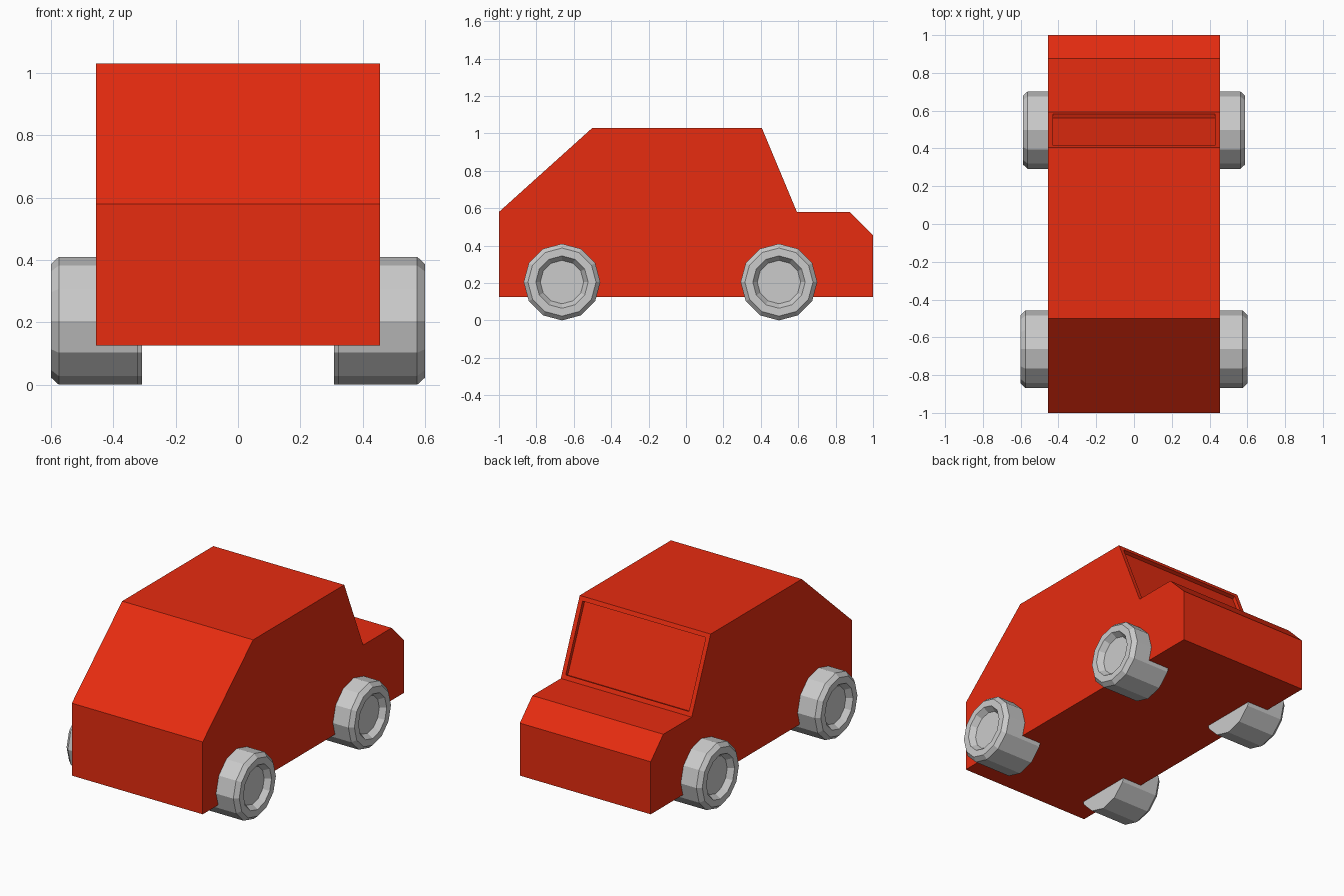
import bpy, bmesh
from math import cos, sin, pi

if "Cube" in bpy.data.objects:
    bpy.data.objects.remove(bpy.data.objects["Cube"])

red = bpy.data.materials.new("red_paint")
red.diffuse_color = (0.8, 0.025, 0.005, 1)
red.use_nodes = True
red.node_tree.nodes["Principled BSDF"].inputs["Base Color"].default_value = red.diffuse_color


def finish(bm, name):
    bmesh.ops.recalc_face_normals(bm, faces=bm.faces)
    mesh = bpy.data.meshes.new(name)
    bm.to_mesh(mesh)
    bm.free()
    obj = bpy.data.objects.new(name, mesh)
    bpy.context.collection.objects.link(obj)
    return obj


# Body: side profile (y, z) extruded across the width
profile = [(-1, 0.125), (-1, 0.58), (-0.5, 1.03), (0.405, 1.03),
           (0.593, 0.58), (0.875, 0.58), (1, 0.455), (1, 0.125)]
half_width = 0.455
bm = bmesh.new()
side = bm.faces.new([bm.verts.new((-half_width, y, z)) for y, z in profile])
extruded = bmesh.ops.extrude_face_region(bm, geom=[side], use_keep_orig=True)
bmesh.ops.translate(bm, vec=(2 * half_width, 0, 0),
                    verts=[v for v in extruded["geom"] if isinstance(v, bmesh.types.BMVert)])
bmesh.ops.recalc_face_normals(bm, faces=bm.faces)

# Sunken window in the steep sloping face
window = max((f for f in bm.faces if f.normal.z > 0.2), key=lambda f: f.normal.y)
bmesh.ops.inset_region(bm, faces=[window], thickness=0.038)
bmesh.ops.inset_region(bm, faces=[window], thickness=0.0005, depth=-0.022)
body = finish(bm, "car_body")
body.data.materials.append(red)


# Wheel: lathed cross-section (distance from outer face, radius)
def wheel(name, side, y, outer_x, sides=12):
    section = [(0.28, 0.205), (0.025, 0.205), (0, 0.182), (0, 0.14), (0.035, 0.116)]
    bm = bmesh.new()
    rings = [[bm.verts.new((side * (outer_x - d), y + r * cos(2 * pi * k / sides),
                            0.205 + r * sin(2 * pi * k / sides)))
              for k in range(sides)] for d, r in section]
    for a, b in zip(rings, rings[1:]):
        for k in range(sides):
            n = (k + 1) % sides
            bm.faces.new((a[k], a[n], b[n], b[k]))
    bm.faces.new(rings[0])
    bm.faces.new(rings[-1])
    return finish(bm, name)


for side, label in ((-1, "left"), (1, "right")):
    wheel("boot_wheel_" + label, side, -0.663, 0.6)
    wheel("bonnet_wheel_" + label, side, 0.497, 0.588)
